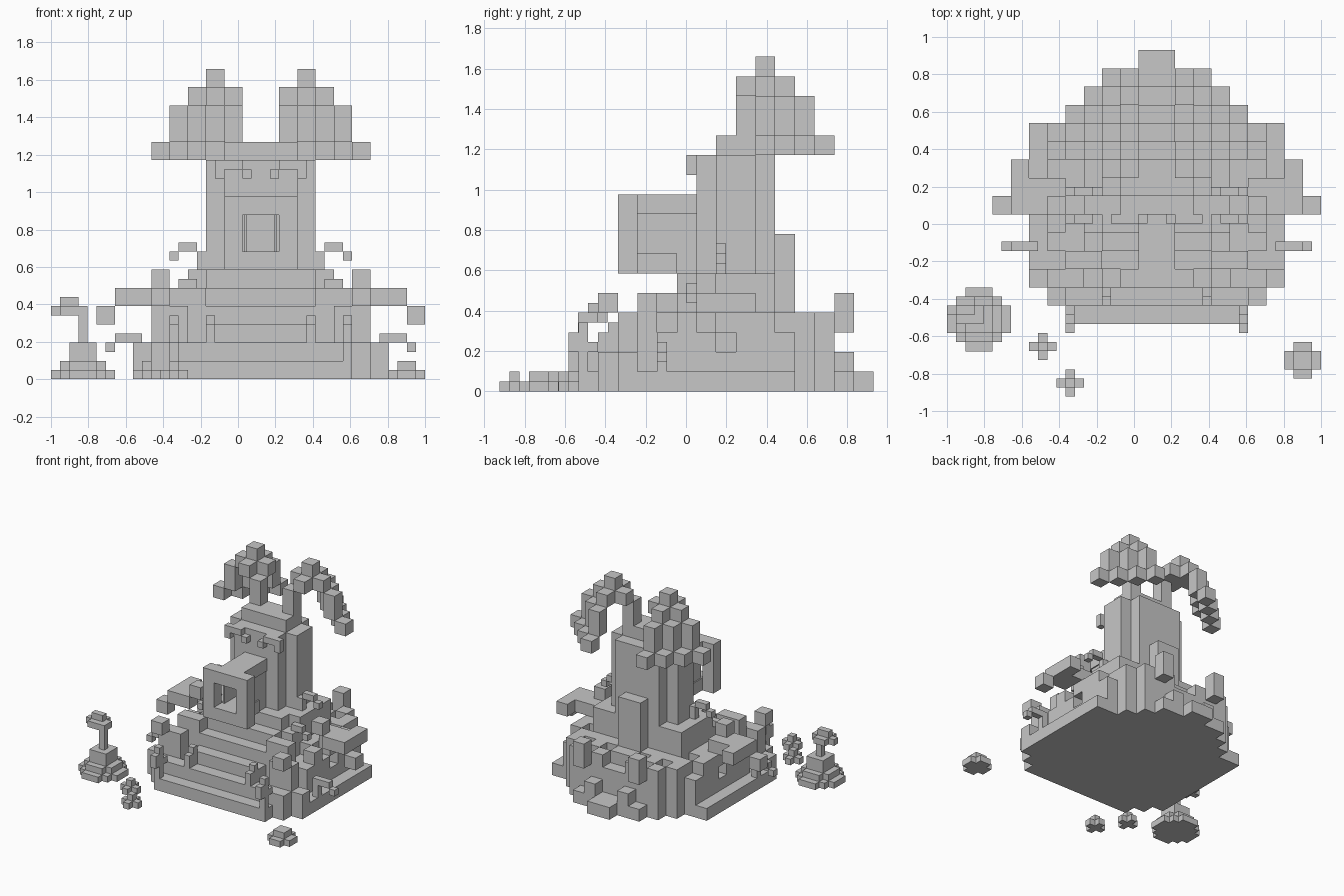
import bpy, bmesh, math
from mathutils import Vector

old = bpy.data.objects.get("Cube")
if old:
    bpy.data.objects.remove(old, do_unlink=True)

U = 2 / 20.5            # large block
S = U / 2               # small block
MID = Vector((0.122, 0.052, 0))   # centre of the shrine
GREY = (0.57, 0.57, 0.57, 1)

stone = bpy.data.materials.new("grey_stone")
stone.use_nodes = True
stone.diffuse_color = GREY
stone.node_tree.nodes["Principled BSDF"].inputs["Base Color"].default_value = GREY


def build(name, boxes, unit=U, origin=MID, mirror=False):
    """Make one object from boxes (x0, x1, y0, y1, z0, z1) counted in blocks."""
    bm = bmesh.new()
    for x0, x1, y0, y1, z0, z1 in boxes:
        sides = [(x0, x1), (-x1, -x0)] if mirror else [(x0, x1)]
        for a, b in sides:
            cube = bmesh.ops.create_cube(bm, size=1)["verts"]
            bmesh.ops.scale(bm, verts=cube, vec=((b - a) * unit, (y1 - y0) * unit, (z1 - z0) * unit))
            centre = Vector((a + b, y0 + y1, z0 + z1)) * unit / 2
            bmesh.ops.translate(bm, verts=cube, vec=centre + origin)
    mesh = bpy.data.meshes.new(name)
    bm.to_mesh(mesh)
    bm.free()
    mesh.materials.append(stone)
    obj = bpy.data.objects.new(name, mesh)
    bpy.context.collection.objects.link(obj)
    return obj


def cell(x, y, z0, z1):
    return (x, x + 1, y, y + 1, z0, z1)


def disc(width, z0, z1):
    """Stepped round slab, an odd number of small blocks wide."""
    r = width / 2
    cut = 1 if width < 6 else 2
    slabs = [(-r, r, -r + cut, r - cut, z0, z1), (-r + cut, r - cut, -r, r, z0, z1)]
    if cut == 2:
        slabs.append((-r + 1, r - 1, -r + 1, r - 1, z0, z1))
    return slabs


# Stepped island plinth
def half_width(y):
    if y >= 5:
        return {5: 5, 6: 4, 7: 3, 8: 1}[y]
    return {-6: 5, -5: 6}.get(y, 7)


build("plinth", [(-half_width(y), half_width(y), y, y + 1, 0, 1) for y in range(-6, 9)])

# Ragged rock terraces around the body, lower behind it
rocks = []
for y in range(-5, 8):
    for x in range(half_width(y)):
        dx = max(0, x - 2)
        dy = max(0, y - 3, -y)
        if dx == 0 and y < 4:
            continue
        d = math.hypot(dx, dy)
        h = max(1, round(6.95 - 1.4 * (max(d, 2) if y > 3 else d)))
        ragged = (2 * x + 3 * y) % 4
        if h < 4 and ragged in (0, 3) and not (dx == 4 and -3 <= y <= 4):
            h += 1
        elif 2 < h < 5 and ragged == 1:
            h -= 1
        if y == -5:
            h = min(h + 1, 2)
        if h > 1:
            rocks.append(cell(x, y, 1, h))
build("rock_terraces", rocks, mirror=True)

# Front stairs and the core below the body
build("stairs", [(-3, 3, -6 + k, 0, k, k + 1) for k in range(1, 6)])
build("core", [(-3, 3, 0, 4, 1, 6)])
build("stair_posts", [(3, 4, -3, -2, 2, 5), (4.5, 5, -6, -5.5, 1, 2),
                      (4, 5, -4, -3, 2, 4)], mirror=True)

# Body, crown and back slab
build("body", [(-2, 2, 0, 4, 6, 12), (-3, 3, 1, 3, 6, 12)])
build("crown", [(-2, 2, 1, 3, 12, 13)])
build("back_slab", [(-1, 1, 4, 5, 1, 8)])

# Hollow snout with a square opening
build("snout_frame", [(-2, 2, -4, -3, 9, 10), (-2, 2, -4, -3, 6, 7),
                      (-2, -1, -4, -3, 7, 9), (1, 2, -4, -3, 7, 9)])
build("snout_tube", [(-1, 1, -3, 0, 9, 10), (-1, 1, -3, -1, 6, 7)])
build("snout_walls", [(0.75, 0.9, -3, 0, 7, 9), (0, 0.9, -1, 0, 6, 7)], mirror=True)

# Brows
build("brows", [(1, 2.5, -0.5, 0, 11.5, 12), (0.5, 1, -0.5, 0, 11, 11.5),
                (2, 2.5, -0.5, 0, 11, 11.5)], mirror=True)

# Drooping crown trees: each step away from the peak hangs lower
drop = [(15, 17), (15, 16), (13, 15), (12, 13)]
crown_tree = [cell(1, 2, 12, 15), cell(1, 3, 15, 16), cell(2, 2, 15, 16)]
for i in range(4):
    for j in range(4 - i):
        crown_tree.append(cell(2 + i, 3 + j, *drop[i + j]))
build("crown_trees", crown_tree, mirror=True)

# Drooping side and back fronds
build("side_fronds", [cell(5, 0, 5, 6), cell(6, 0, 4, 5), cell(7, 0, 4, 5), cell(8, 0, 3, 4),
                      cell(5, 1, 3, 5), cell(6, 1, 4, 5), cell(7, 1, 4, 5), cell(7, 2, 4, 5),
                      cell(5, -5, 4, 5), cell(5, -4, 2, 4), cell(4, -3, 2, 5)], mirror=True)
build("back_fronds", [cell(2, 7, 3, 5), cell(2, 6, 2, 3)], mirror=True)

# Small curled sprigs
build("small_sprigs", [(3, 3.5, 1, 1.5, 6, 7), (3.5, 4.5, 1, 1.5, 7, 7.5), (4.5, 5, 1, 1.5, 6.5, 7),
                       (6.5, 7, -2, -1.5, 1, 2.5), (7, 8, -2, -1.5, 2, 2.5),
                       (8, 8.5, -2, -1.5, 1.5, 2)], mirror=True)
build("stair_sprigs", [(2.5, 3, -5, -4.5, 2, 3), (2.5, 3, -4.5, -4, 2, 3.5),
                       (3.5, 4.5, -0.5, 0, 5, 5.5), (4.5, 5, -0.5, 0, 4.5, 5),
                       (4.5, 5, -6, -5.5, 2, 3.5), (4.5, 5, -6.5, -6, 2, 3),
                       (4.5, 5, -5.5, -5, 2, 2.5)], mirror=True)

# Separate lantern pillar on a stepped base
spot = Vector((-0.829, -0.51, 0))
build("pillar_base", disc(7, 0, 1) + disc(5, 1, 2) + [(-1.5, 1.5, -1.5, 1.5, 2, 4)], S, spot)
build("pillar_post", [(-0.5, 0.5, -0.5, 0.5, 4, 8)], S, spot)
build("pillar_cap", [(-3.5, 0.5, 0.5, 1.5, 7, 8), (-2.5, -0.5, -0.5, 2.5, 7, 8),
                     (-2.5, -0.5, 0.5, 1.5, 8, 9)], S, spot)

# Loose ground plants
for name, x, y in (("left_plant", -0.488, -0.655), ("front_plant", -0.341, -0.85)):
    build(name, disc(3, 0, 1) + [(-0.5, 0.5, -0.5, 0.5, 1, 2)], S, Vector((x, y, 0)))
build("right_mound", [(-2, 2, -1, 1, 0, 1), (-1, 1, -2, 2, 0, 1), (-1, 1, -1, 1, 1, 2)],
      S, Vector((0.902, -0.729, 0)))
